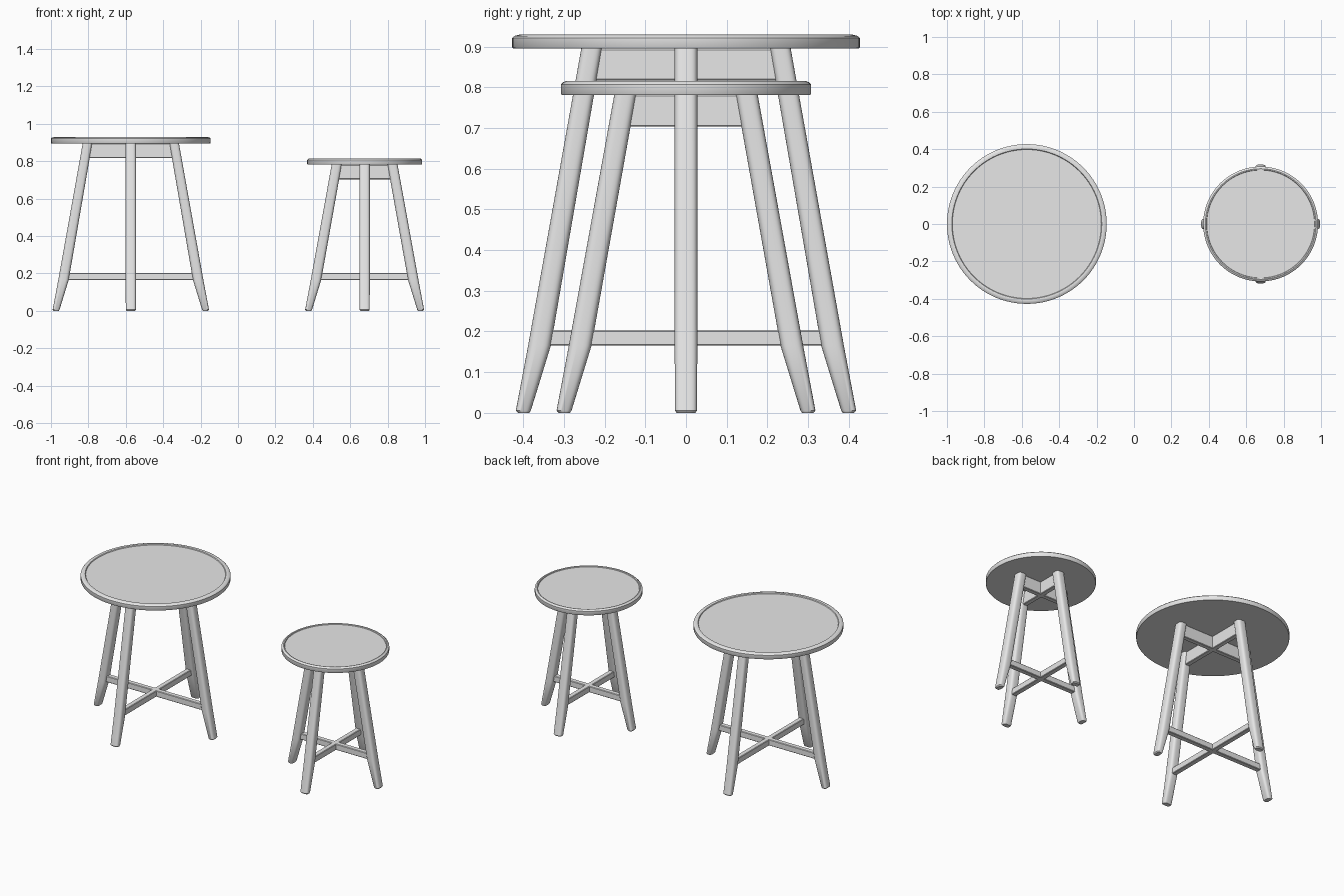
import bpy
import bmesh
from math import cos, sin, pi, copysign
from mathutils import Matrix

cube = bpy.data.objects.get("Cube")
if cube:
    bpy.data.objects.remove(cube)

# One painted-wood colour
paint = bpy.data.materials.new("grey paint")
paint.use_nodes = True
GREY = (0.8, 0.8, 0.8, 1)
paint.diffuse_color = GREY
paint.node_tree.nodes["Principled BSDF"].inputs["Base Color"].default_value = GREY


def finish(name, bm, smooth=True):
    bmesh.ops.recalc_face_normals(bm, faces=bm.faces)
    mesh = bpy.data.meshes.new(name)
    bm.to_mesh(mesh)
    bm.free()
    mesh.materials.append(paint)
    obj = bpy.data.objects.new(name, mesh)
    bpy.context.collection.objects.link(obj)
    if smooth:
        bpy.ops.object.select_all(action='DESELECT')
        obj.select_set(True)
        bpy.context.view_layer.objects.active = obj
        bpy.ops.object.shade_smooth_by_angle(angle=0.6)
    return obj


def loft(rings):
    """Skin a stack of equal-length rings and cap both ends."""
    bm = bmesh.new()
    loops = [[bm.verts.new(p) for p in ring] for ring in rings]
    for a, b in zip(loops, loops[1:]):
        for i in range(len(a)):
            j = (i + 1) % len(a)
            bm.faces.new((a[i], a[j], b[j], b[i]))
    bm.faces.new(loops[0])
    bm.faces.new(loops[-1])
    return bm


def circle(r, z, n=96):
    return [(r * cos(2 * pi * i / n), r * sin(2 * pi * i / n), z) for i in range(n)]


def leg_section(inner, outer, half_width, z, n=32):
    """Softly squared oval between two distances from the table axis."""
    ring = []
    for i in range(n):
        c, s = cos(2 * pi * (i + 0.5) / n), sin(2 * pi * (i + 0.5) / n)
        x = copysign(abs(c) ** 0.6, c)
        y = copysign(abs(s) ** 0.6, s)
        ring.append(((inner + outer) / 2 + x * (outer - inner) / 2, y * half_width, z))
    return ring


def board(name, place, half_length, thick, low, high):
    bm = bmesh.new()
    bmesh.ops.create_cube(bm, size=1)
    bmesh.ops.scale(bm, vec=(2 * half_length, thick, high - low), verts=bm.verts)
    bmesh.ops.bevel(bm, geom=bm.edges[:], offset=0.003, segments=1, affect='EDGES')
    bmesh.ops.translate(bm, vec=(0, 0, (low + high) / 2), verts=bm.verts)
    bm.transform(place)
    finish(name, bm, smooth=False)


def table(name, x, radius, lip, under, foot, knee, head):
    """foot, knee and head give the leg's inner and outer reach."""
    origin = Matrix.Translation((x, 0, 0))

    # Round top with a low raised lip
    bm = loft([circle(radius - 0.002, under),
               circle(radius, under + 0.003),
               circle(radius, under + 0.026),
               circle(radius - 0.005, under + 0.031),
               circle(radius - lip * 0.6, under + 0.034),
               circle(radius - lip * 0.9, under + 0.033),
               circle(radius - lip, under + 0.028)])
    bm.transform(origin)
    finish(name + "_top", bm)

    # Four splayed legs, tapered at the foot
    for i, side in enumerate(("left", "back", "right", "front")):
        w = 0.028
        bm = loft([leg_section(foot[0] + 0.004, foot[1] - 0.005, w - 0.005, 0),
                   leg_section(foot[0], foot[1], w - 0.001, 0.006),
                   leg_section(*knee, w, 0.165),
                   leg_section(*head, w, under + 0.002)])
        bm.transform(origin @ Matrix.Rotation(i * pi / 2, 4, 'Z'))
        finish(f"{name}_{side}_leg", bm)

    # Crossed aprons under the top and crossed stretchers near the floor
    for i, way in enumerate(("across", "along")):
        place = origin @ Matrix.Rotation(i * pi / 2, 4, 'Z')
        board(f"{name}_apron_{way}", place, head[0] + 0.02, 0.03, under - 0.078, under)
        board(f"{name}_stretcher_{way}", place, knee[0] + 0.01, 0.032, 0.165, 0.203)


table("large_table", -0.573, 0.427, 0.029, 0.895,
      (0.381, 0.418), (0.332, 0.388), (0.206, 0.257))
table("small_table", 0.677, 0.307, 0.019, 0.781,
      (0.281, 0.318), (0.232, 0.288), (0.122, 0.176))
